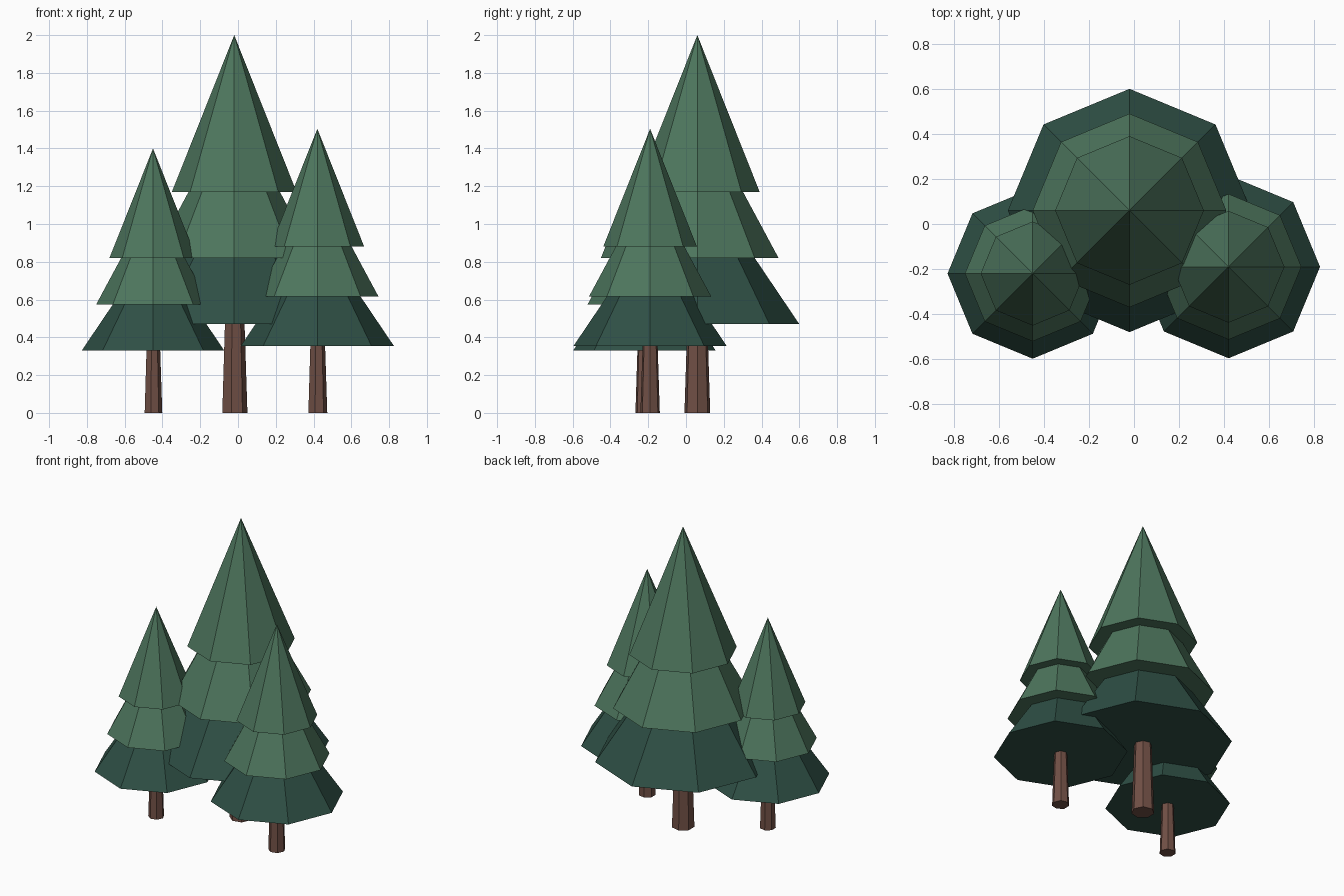
import bpy
import bmesh
from math import cos, sin, tau

cube = bpy.data.objects.get("Cube")
if cube:
    bpy.data.objects.remove(cube)


def material(name, rgb):
    mat = bpy.data.materials.new(name)
    mat.use_nodes = True
    color = (*rgb, 1)
    mat.diffuse_color = color
    bsdf = mat.node_tree.nodes["Principled BSDF"]
    bsdf.inputs["Base Color"].default_value = color
    bsdf.inputs["Roughness"].default_value = 0.9
    return mat


BARK = material("bark brown", (0.165, 0.08, 0.06))
DARK = material("dark pine green", (0.028, 0.08, 0.06))
LIGHT = material("pine green", (0.075, 0.18, 0.11))


def frustum(name, mat, center, scale, sides, bottom, top):
    """Flat-sided tapered solid between two (radius, height) pairs."""
    bm = bmesh.new()
    rings = []
    for radius, z in (bottom, top):
        count = sides if radius else 1
        rings.append([bm.verts.new((radius * scale * cos(tau * i / sides),
                                    radius * scale * sin(tau * i / sides),
                                    z * scale)) for i in range(count)])
    low, high = rings
    bm.faces.new(low[::-1])
    if len(high) > 1:
        bm.faces.new(high)
    for i in range(sides):
        j = (i + 1) % sides
        if len(high) > 1:
            bm.faces.new((low[i], low[j], high[j], high[i]))
        else:
            bm.faces.new((low[i], low[j], high[0]))
    mesh = bpy.data.meshes.new(name)
    bm.to_mesh(mesh)
    bm.free()
    mesh.materials.append(mat)
    obj = bpy.data.objects.new(name, mesh)
    obj.location = (*center, 0)
    bpy.context.collection.objects.link(obj)


def pine(label, center, scale):
    # Trunk reaches just inside the lowest branches
    frustum(label + "_trunk", BARK, center, scale, 7, (0.07, 0), (0.053, 0.52))
    # Three overlapping skirts of branches
    frustum(label + "_lower_branches", DARK, center, scale, 8, (0.54, 0.47), (0, 1.27))
    frustum(label + "_middle_branches", LIGHT, center, scale, 8, (0.43, 0.82), (0, 1.62))
    frustum(label + "_top_branches", LIGHT, center, scale, 8, (0.33, 1.17), (0, 2.0))


pine("tall_pine", (-0.02, 0.06), 1.0)
pine("left_pine", (0.42, -0.19), 0.752)
pine("right_pine", (-0.45, -0.22), 0.7)
